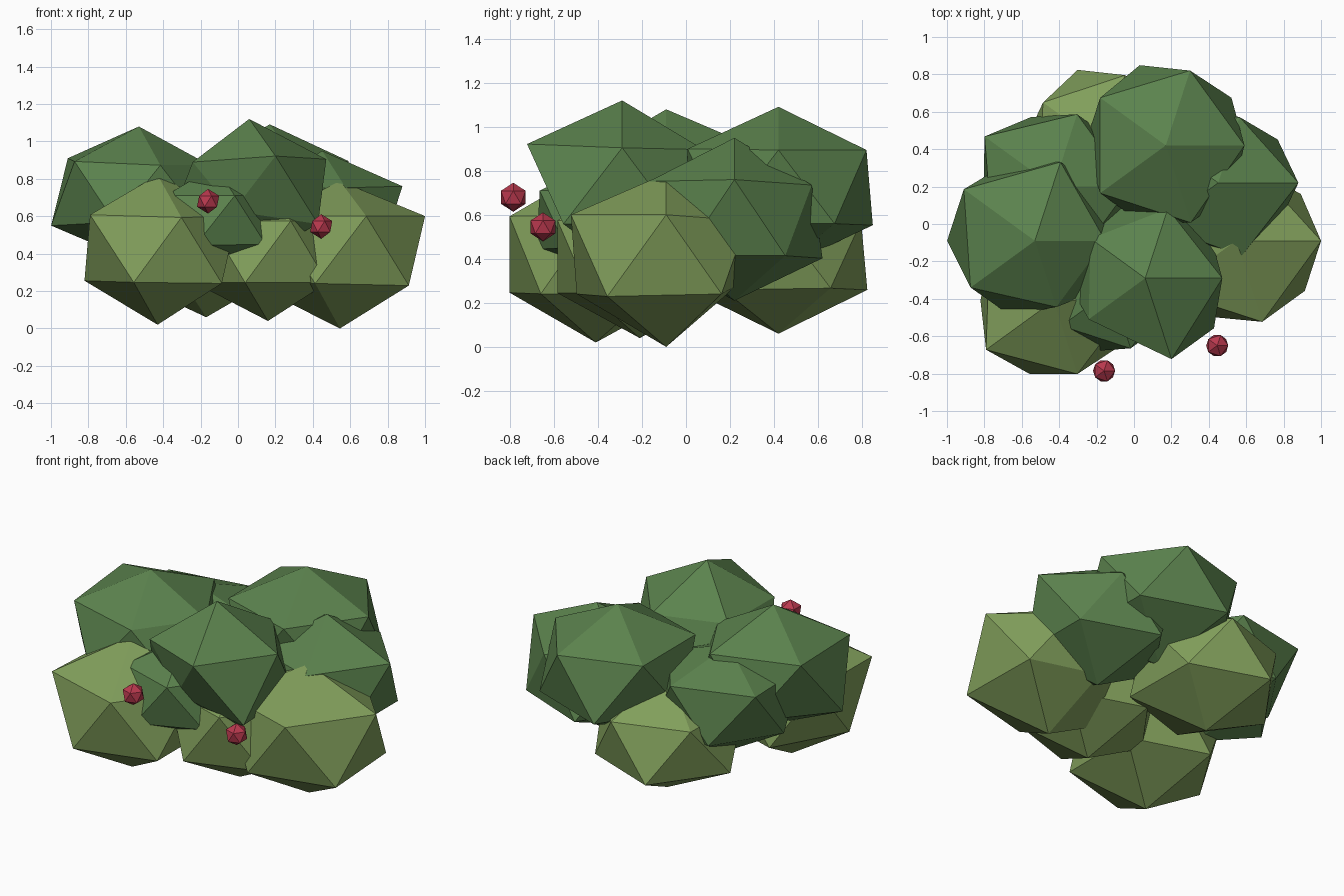
import bpy

cube = bpy.data.objects.get("Cube")
if cube:
    bpy.data.objects.remove(cube, do_unlink=True)


def make_material(name, color):
    mat = bpy.data.materials.new(name)
    mat.use_nodes = True
    mat.diffuse_color = color
    mat.node_tree.nodes["Principled BSDF"].inputs["Base Color"].default_value = color
    return mat


dark_leaf = make_material("dark leaf green", (0.105, 0.225, 0.075, 1))
light_leaf = make_material("light leaf green", (0.22, 0.345, 0.105, 1))
berry_red = make_material("berry red", (0.48, 0.04, 0.075, 1))

# Corners of a ball: bottom, lower ring and upper ring by angle, top
CORNERS = ("bottom", "low-36", "low-108", "low180", "low108", "low36",
           "up-72", "up-144", "up144", "up72", "up0", "top")


def clump(name, mat, center, radius, height, **pulls):
    """Faceted twenty-sided ball; pulls move single corners in or out."""
    bpy.ops.mesh.primitive_ico_sphere_add(subdivisions=1, radius=1, location=center)
    obj = bpy.context.object
    obj.name = name
    for corner, vert in zip(CORNERS, obj.data.vertices):
        vert.co *= pulls.get(corner, 1)
        vert.co.x *= radius
        vert.co.y *= radius
        vert.co.z *= height
    obj.data.materials.append(mat)
    bpy.ops.object.shade_flat()


# Lower, lighter foliage
clump("lower_foliage_front_right", light_leaf, (-0.43, -0.41, 0.42), 0.475, 0.40,
      **{"low180": 0.92, "up-144": 1.05, "low-108": 0.97, "up-72": 0.97})
clump("lower_foliage_left", light_leaf, (0.545, -0.09, 0.415), 0.509, 0.415,
      **{"top": 0.9, "low108": 0.74, "low36": 0.94, "low-108": 0.94, "up72": 0.85})
clump("lower_foliage_front_middle", light_leaf, (0.16, -0.21, 0.41), 0.44, 0.37)
clump("lower_foliage_back", light_leaf, (-0.17, 0.42, 0.42), 0.475, 0.36,
      **{"up72": 0.93, "up144": 0.92, "low36": 0.95})

# Upper, darker foliage
clump("upper_foliage_right", dark_leaf, (-0.53, -0.09, 0.73), 0.495, 0.38,
      **{"low180": 1.06, "up144": 1.06, "up-144": 0.96, "up-72": 0.84,
         "low-108": 0.95, "up0": 0.85, "top": 0.92})
clump("upper_foliage_front", dark_leaf, (0.06, -0.29, 0.74), 0.475, 0.38,
      **{"up-72": 1.07, "up-144": 0.88, "up144": 0.85, "up72": 0.92,
         "up0": 0.97, "low-36": 1.07, "low-108": 0.66})
clump("upper_foliage_front_small", dark_leaf, (-0.12, -0.35, 0.58), 0.37, 0.29,
      **{"low-108": 1.05})
clump("upper_foliage_left", dark_leaf, (0.45, 0.22, 0.58), 0.44, 0.37,
      **{"up0": 1.09, "up72": 0.94, "up-72": 1.04, "low108": 1.07})
clump("upper_foliage_back", dark_leaf, (0.17, 0.42, 0.73), 0.485, 0.38,
      **{"low108": 1.04, "up72": 0.97, "up0": 0.97, "top": 0.95})
clump("upper_foliage_back_right", dark_leaf, (-0.43, 0.2, 0.62), 0.455, 0.35,
      **{"top": 0.85, "up144": 1.12, "low108": 0.96, "low180": 0.92})

# Berries
clump("berry_right", berry_red, (-0.16, -0.785, 0.68), 0.066, 0.066)
clump("berry_left", berry_red, (0.445, -0.65, 0.545), 0.066, 0.066)
